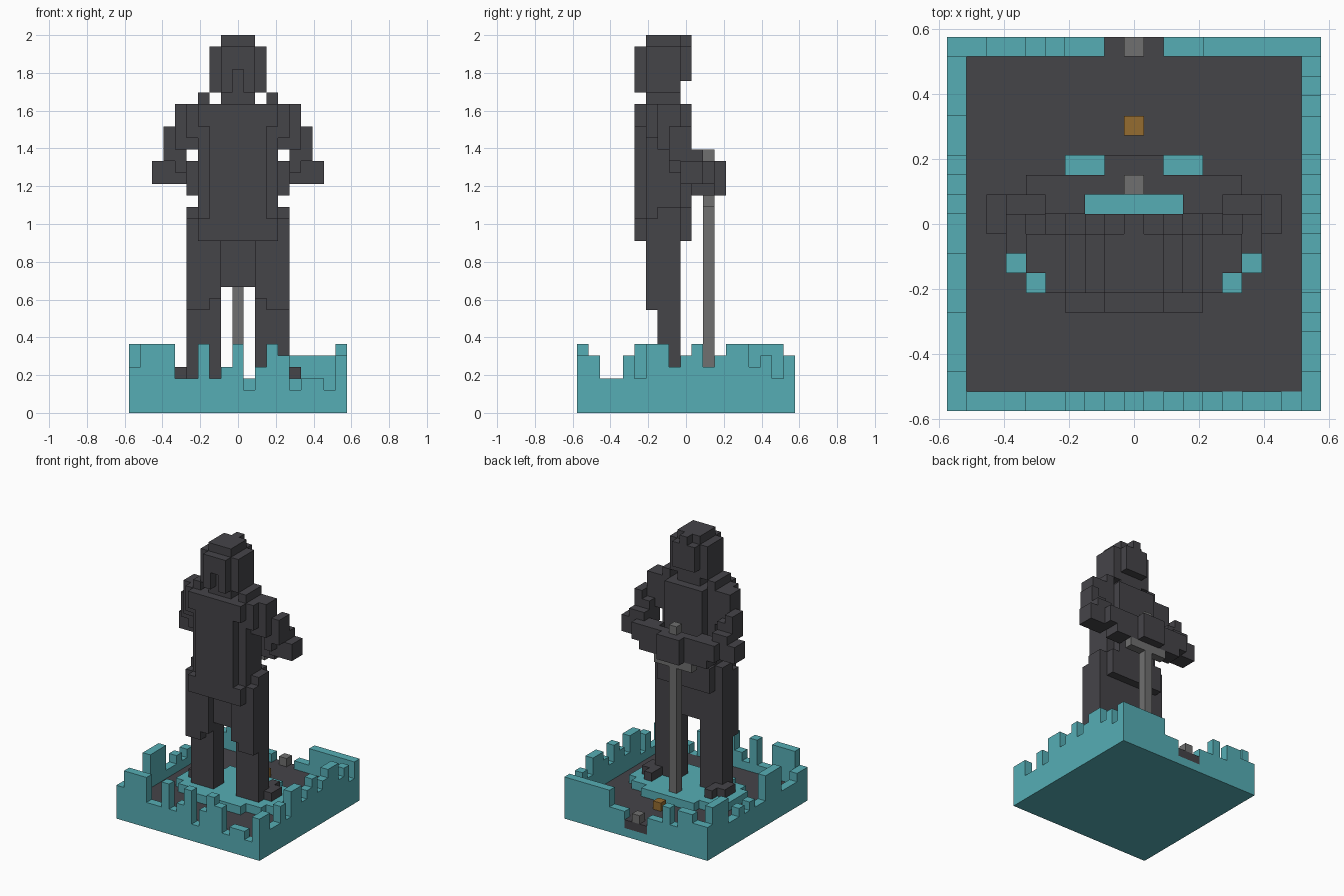
import bpy
import bmesh
from mathutils import Vector

UNIT = 2 / 33  # edge of one cube of the model

cube = bpy.data.objects.get("Cube")
if cube:
    bpy.data.objects.remove(cube, do_unlink=True)


def material(name, colour):
    mat = bpy.data.materials.new(name)
    mat.use_nodes = True
    mat.diffuse_color = (*colour, 1)
    shader = next(n for n in mat.node_tree.nodes if n.type == 'BSDF_PRINCIPLED')
    shader.inputs["Base Color"].default_value = (*colour, 1)
    return mat


charcoal = material("charcoal", (0.06, 0.058, 0.066))
teal = material("teal", (0.093, 0.423, 0.462))
steel = material("steel grey", (0.16, 0.16, 0.16))
amber = material("amber", (0.30, 0.15, 0.03))


def box(x0, x1, y0, y1, z0, z1):
    """Set of grid cells in an inclusive range."""
    return {(x, y, z) for x in range(x0, x1 + 1)
            for y in range(y0, y1 + 1) for z in range(z0, z1 + 1)}


def build(name, mat, *cell_sets):
    """Turn grid cells into one closed blocky mesh with only outer faces."""
    cells = set().union(*cell_sets)
    bm = bmesh.new()
    corners = {}

    def corner(point):
        key = tuple(round(c * 2) for c in point)
        if key not in corners:
            corners[key] = bm.verts.new((point + Vector((0, 0, 0.5))) * UNIT)
        return corners[key]

    for cell in cells:
        middle = Vector(cell)
        for axis in range(3):
            for sign in (-1, 1):
                normal = Vector((0, 0, 0))
                normal[axis] = sign
                if tuple(int(c) for c in middle + normal) in cells:
                    continue
                u = Vector((0, 0, 0))
                u[(axis + 1) % 3] = 0.5
                v = normal.cross(u)
                centre = middle + normal / 2
                ring = (centre - u - v, centre + u - v, centre + u + v, centre - u + v)
                bm.faces.new([corner(p) for p in ring])
    bmesh.ops.dissolve_limit(bm, angle_limit=0.01, verts=bm.verts, edges=bm.edges)
    mesh = bpy.data.meshes.new(name)
    bm.to_mesh(mesh)
    bm.free()
    mesh.materials.append(mat)
    obj = bpy.data.objects.new(name, mesh)
    bpy.context.collection.objects.link(obj)
    return obj


def build_pair(name, mat, *cell_sets):
    """Build a left part on +x and its mirrored right twin."""
    cells = set().union(*cell_sets)
    build("left_" + name, mat, cells)
    build("right_" + name, mat, {(-x, y, z) for x, y, z in cells})


# Plinth with a ragged wall; each digit is the height of one wall column
front_wall = "4666336346246523325"
back_wall = "4455353311133555555"
left_wall = "4433366633434336664"
right_wall = "5533536645645664535"
wall = box(-9, 9, -9, 9, 0, 0)
for i in range(19):
    p = i - 9
    wall |= box(p, p, -9, -9, 0, int(front_wall[i]) - 1)
    wall |= box(p, p, 9, 9, 0, int(back_wall[i]) - 1)
    wall |= box(-9, -9, p, p, 0, int(left_wall[i]) - 1)
    wall |= box(9, 9, p, p, 0, int(right_wall[i]) - 1)
build("plinth_wall", teal, wall)

# Dark floor, running out through the gap at the back
build("floor", charcoal, box(-8, 8, -8, 8, 1, 1), box(-1, 1, 9, 9, 1, 1))

# Round dais under the figure
build("dais", teal, box(-3, 3, -4, 3, 2, 2), box(-5, 5, -3, 2, 2, 2),
      box(-6, 6, -2, 1, 2, 2))

# Small markers on the floor
build("amber_marker", amber, box(0, 0, 5, 5, 2, 2))
build("gate_marker", steel, box(0, 0, 9, 9, 2, 2))

# Legs and feet
build_pair("leg", charcoal,
           box(2, 4, -2, -1, 3, 14),
           box(3, 4, -3, -3, 9, 14),
           box(2, 2, -3, -3, 10, 14))
build_pair("foot", charcoal, box(4, 5, -1, 0, 3, 3), box(4, 4, 1, 1, 3, 3))
build("coat_tail", charcoal, box(-1, 1, -2, -1, 11, 14))

# Hips, waist and chest
build("hips", charcoal,
      box(-4, 4, -3, -1, 15, 16), box(-3, 3, -4, 0, 15, 16),
      box(-4, 4, -2, -1, 17, 17), box(-3, 3, -3, 0, 17, 17),
      box(-2, 2, -4, -4, 17, 18))
build("torso", charcoal,
      box(-3, 3, -3, -1, 18, 26), box(-2, 2, -4, 0, 18, 26))
build_pair("collar", charcoal, box(3, 3, -3, -1, 27, 27), box(2, 2, 0, 0, 26, 26))

# Arms bent forward to the sword grip
build_pair("shoulder", charcoal,
           box(3, 4, -3, -1, 24, 26), box(5, 5, -2, -1, 23, 26),
           box(3, 3, -4, -4, 25, 26))
build_pair("upper_arm", charcoal,
           box(4, 5, -2, -1, 23, 24), box(6, 6, -1, 0, 22, 24),
           box(5, 5, -1, 0, 21, 23))
build_pair("forearm", charcoal,
           box(5, 7, 0, 1, 20, 21), box(5, 6, 1, 1, 22, 22),
           box(3, 5, 1, 2, 20, 21), box(3, 4, 1, 2, 19, 19),
           box(2, 2, 2, 2, 19, 21))
build("hands", charcoal, box(-1, 1, 2, 3, 19, 21))

# Neck and head with hair
build("neck", charcoal, box(-1, 1, -3, -1, 27, 27))
build("head", charcoal,
      box(-1, 1, -3, -1, 28, 32), box(-2, 2, -3, -1, 28, 31),
      box(-1, 1, 0, 0, 29, 31), box(0, 0, 0, 0, 32, 32))
build("hair", charcoal,
      box(-1, -1, -4, -4, 28, 31), box(1, 1, -4, -4, 28, 31),
      box(0, 0, -4, -4, 30, 31))

# Sword held point down
build("sword", steel,
      box(0, 0, 2, 2, 3, 18), box(-2, 2, 2, 2, 18, 18))
build("pommel", steel, box(0, 0, 2, 2, 22, 22))
